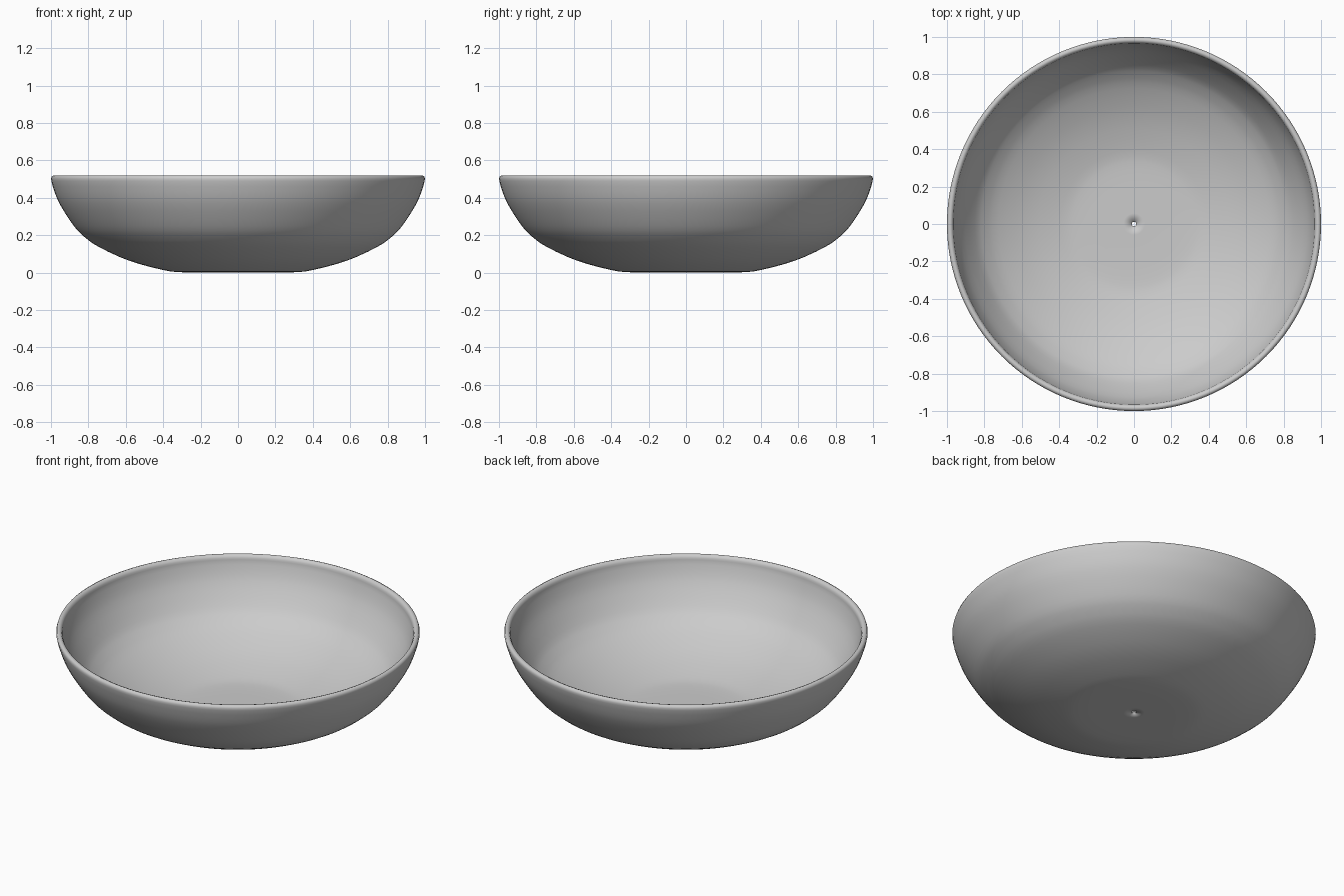
import bpy, bmesh
from math import pi
from mathutils import Vector

if "Cube" in bpy.data.objects:
    bpy.data.objects.remove(bpy.data.objects["Cube"])

# Half section of the bowl wall: drain hole, underside, outer wall, rim, inside
outer = [(0.012, 0.0), (0.15, 0.0), (0.30, 0.002), (0.40, 0.014), (0.58, 0.063),
         (0.74, 0.135), (0.82, 0.19), (0.878, 0.25), (0.955, 0.37), (0.99, 0.46), (1.0, 0.502)]
rim = [(0.996, 0.515), (0.985, 0.52), (0.973, 0.516), (0.966, 0.502)]
inner = [(0.959, 0.466), (0.926, 0.38), (0.852, 0.265), (0.80, 0.213), (0.725, 0.163),
         (0.57, 0.094), (0.395, 0.044), (0.30, 0.032), (0.15, 0.03), (0.012, 0.03)]


def smooth_curve(points, steps):
    """Catmull-Rom curve through the points."""
    p = [Vector(q) for q in points]
    p = [2 * p[0] - p[1]] + p + [2 * p[-1] - p[-2]]
    out = []
    for a, b, c, d in zip(p, p[1:], p[2:], p[3:]):
        for i in range(steps):
            t = i / steps
            out.append(0.5 * (2 * b + (c - a) * t + (2 * a - 5 * b + 4 * c - d) * t * t
                              + (3 * b - a - 3 * c + d) * t ** 3))
    return out + [p[-2]]


section = smooth_curve(outer, 3) + [Vector(q) for q in rim[:-1]] + smooth_curve(rim[-1:] + inner, 3)

# Revolve the closed section into the bowl
bm = bmesh.new()
verts = [bm.verts.new((r, 0, z)) for r, z in section]
edges = [bm.edges.new((verts[i - 1], verts[i])) for i in range(len(verts))]
bmesh.ops.spin(bm, geom=verts + edges, cent=(0, 0, 0), axis=(0, 0, 1),
               angle=2 * pi, steps=128, use_merge=True)
bmesh.ops.remove_doubles(bm, verts=bm.verts, dist=0.00005)
bmesh.ops.recalc_face_normals(bm, faces=bm.faces)
for f in bm.faces:
    f.smooth = True

mesh = bpy.data.meshes.new("bowl")
bm.to_mesh(mesh)
bm.free()
bowl = bpy.data.objects.new("bowl", mesh)
bpy.context.collection.objects.link(bowl)
